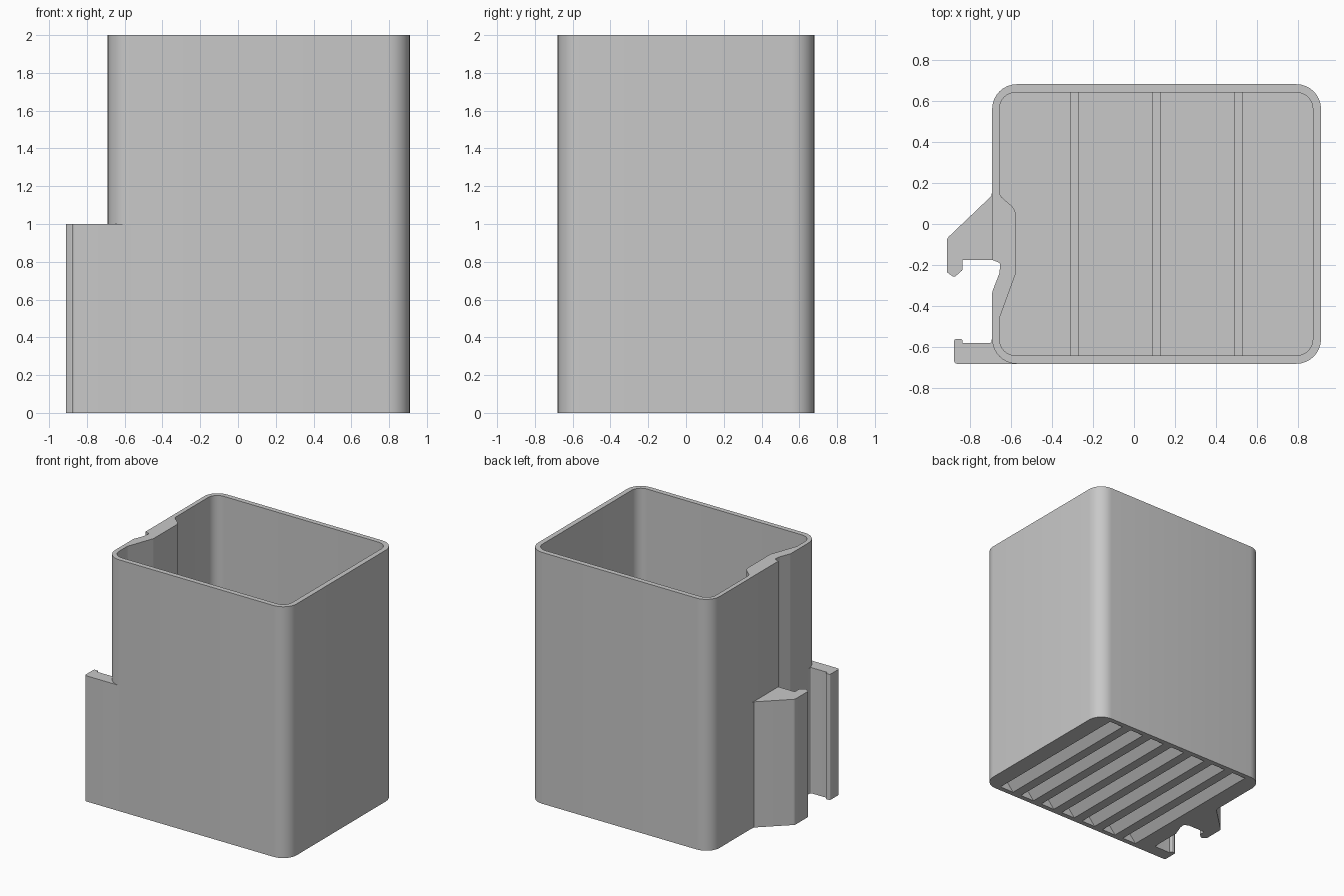
import bpy
import bmesh
import math
from mathutils import Vector

cube = bpy.data.objects.get("Cube")
if cube:
    bpy.data.objects.remove(cube, do_unlink=True)

grey = bpy.data.materials.new("light grey plastic")
grey.use_nodes = True
tone = (0.58, 0.58, 0.58, 1)
grey.diffuse_color = tone
grey.node_tree.nodes["Principled BSDF"].inputs["Base Color"].default_value = tone


def rounded(corners, steps=8):
    """Turn (x, y, radius) corners into a loop with true arc fillets."""
    loop = []
    for i, (x, y, r) in enumerate(corners):
        p = Vector((x, y))
        if r == 0:
            loop.append(p)
            continue
        a = (Vector(corners[i - 1][:2]) - p).normalized()
        b = (Vector(corners[(i + 1) % len(corners)][:2]) - p).normalized()
        half = a.angle(b) / 2
        centre = p + (a + b).normalized() * (r / math.sin(half))
        start = p + a * (r / math.tan(half)) - centre
        end = p + b * (r / math.tan(half)) - centre
        sweep = start.angle(end)
        for k in range(steps + 1):
            t = k / steps
            loop.append(centre + (start * math.sin((1 - t) * sweep)
                                  + end * math.sin(t * sweep)) / math.sin(sweep))
    return loop


def prism(name, loop, base, vector):
    """Extrude a closed loop of 3D points, built from 2D points by base()."""
    bm = bmesh.new()
    face = bm.faces.new([bm.verts.new(base(p)) for p in loop])
    ext = bmesh.ops.extrude_face_region(bm, geom=[face])
    moved = [v for v in ext["geom"] if isinstance(v, bmesh.types.BMVert)]
    bmesh.ops.translate(bm, verts=moved, vec=vector)
    bmesh.ops.recalc_face_normals(bm, faces=bm.faces)
    mesh = bpy.data.meshes.new(name)
    bm.to_mesh(mesh)
    bm.free()
    mesh.materials.append(grey)
    obj = bpy.data.objects.new(name, mesh)
    bpy.context.collection.objects.link(obj)
    return obj


def upright(name, corners, z0, z1):
    return prism(name, rounded(corners), lambda p: (p[0], p[1], z0), (0, 0, z1 - z0))


def activate(obj):
    bpy.ops.object.select_all(action="DESELECT")
    obj.select_set(True)
    bpy.context.view_layer.objects.active = obj


def cut(target, cutter):
    cutter.hide_render = True
    mod = target.modifiers.new("cut", "BOOLEAN")
    mod.operation = "DIFFERENCE"
    mod.solver = "EXACT"
    mod.object = cutter
    activate(target)
    bpy.ops.object.modifier_apply(modifier=mod.name)
    bpy.data.objects.remove(cutter, do_unlink=True)


FLOOR = 0.1
MIDDLE = 0.11

# Container with a shallow finger notch down its side
body = upright("container", [
    (-0.69, -0.68, 0.12), (0.91, -0.68, 0.12), (0.91, 0.68, 0.12), (-0.69, 0.68, 0.12),
    (-0.69, -0.175, 0), (-0.65, -0.19, 0.015), (-0.655, -0.24, 0.02), (-0.69, -0.33, 0.04),
], 0, 2)

# Hollow inside, with the wall bulging in behind the notch
cut(body, upright("cavity_cutter", [
    (-0.655, -0.64, 0.08), (0.87, -0.64, 0.08), (0.87, 0.64, 0.08), (-0.655, 0.64, 0.08),
    (-0.655, 0.14, 0.04), (-0.575, 0.07, 0.07), (-0.575, -0.24, 0.03), (-0.655, -0.46, 0.05),
], FLOOR, 2.2))

# V-shaped grooves under the floor
for k in range(-3, 4):
    x = MIDDLE + 0.2 * k
    triangle = [(x - 0.07, -0.01), (x + 0.07, -0.01), (x, 0.07)]
    cut(body, prism("groove_cutter", triangle, lambda p: (p[0], -0.64, p[1]), (0, 1.28, 0)))

# Low ribs across the inside floor
ribs = []
for k in (-1, 0, 1):
    x = MIDDLE + 0.4 * k
    ribs.append(upright("floor_rib", [
        (x - 0.02, -0.65, 0), (x + 0.02, -0.65, 0),
        (x + 0.02, 0.65, 0), (x - 0.02, 0.65, 0)], FLOOR - 0.01, FLOOR + 0.04))

# Hooked clip and the straight arm opposite it
hook = upright("hook_clip", [
    (-0.67, 0.16, 0), (-0.69, 0.16, 0), (-0.695, 0.135, 0), (-0.91, -0.07, 0.03),
    (-0.91, -0.235, 0.01), (-0.875, -0.26, 0.015), (-0.835, -0.225, 0.01),
    (-0.835, -0.175, 0), (-0.67, -0.175, 0),
], 0, 1)
arm = upright("straight_arm", [
    (-0.57, -0.68, 0), (-0.57, -0.66, 0), (-0.643, -0.63, 0), (-0.67, -0.55, 0),
    (-0.69, -0.55, 0), (-0.695, -0.58, 0.01), (-0.835, -0.58, 0), (-0.835, -0.56, 0.008),
    (-0.875, -0.56, 0.01), (-0.875, -0.68, 0.015),
], 0, 1)

for obj in [body, hook, arm] + ribs:
    activate(obj)
    bpy.ops.object.shade_smooth_by_angle(angle=math.radians(25))
